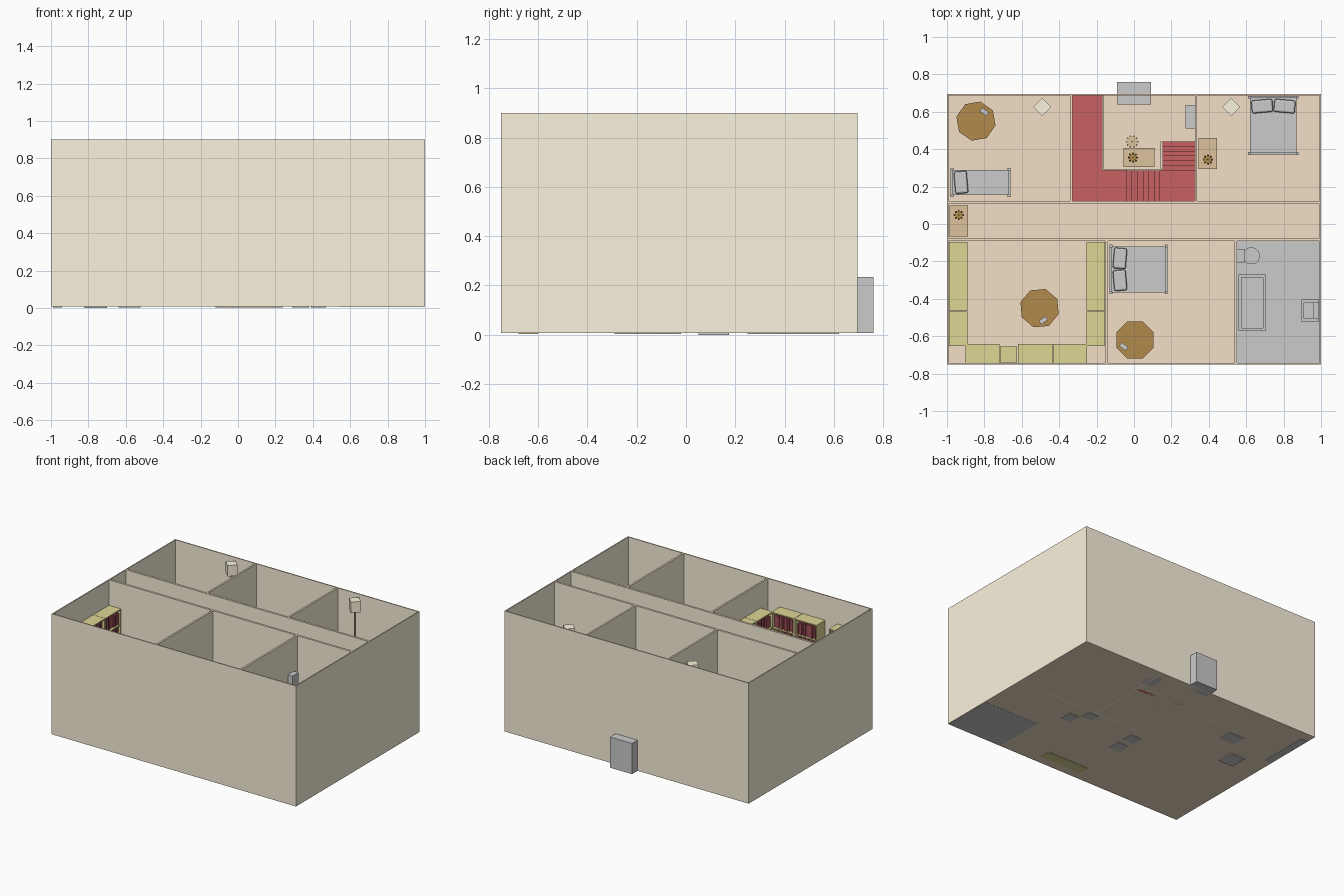
import bpy, bmesh, random
from math import pi, cos, sin
from mathutils import Matrix, Vector

if "Cube" in bpy.data.objects:
    bpy.data.objects.remove(bpy.data.objects["Cube"])

random.seed(4)

def mat(name, r, g, b):
    m = bpy.data.materials.new(name)
    m.diffuse_color = (r, g, b, 1)
    m.use_nodes = True
    m.node_tree.nodes["Principled BSDF"].inputs["Base Color"].default_value = m.diffuse_color
    return m

WALL = mat("plaster", .97, .90, .73)
WOOD = mat("floor_wood", .90, .74, .56)
RED = mat("carpet", .58, .12, .12)
OLIVE = mat("shelf_wood", .73, .67, .30)
BROWN = mat("table_wood", .44, .26, .07)
DESK = mat("desk_wood", .72, .54, .34)
BOOK = mat("book_red", .38, .08, .10)
GREY = mat("grey", .8, .8, .8)
G, F, TOP = .008, .365, .9          # ground floor, upper floor, wall top

def build(name, parts, M=Matrix()):
    """Boxes (x0,x1,y0,y1,z0,z1,mat) and prisms ('c',x,y,z0,z1,r0,r1,sides,mat) in one mesh."""
    bm, mats = bmesh.new(), []
    for p in parts:
        m = p[-1]
        if m not in mats:
            mats.append(m)
        if p[0] == 'c':
            _, x, y, z0, z1, r0, r1, n, _ = p
            T = Matrix.Translation((x, y, (z0 + z1) / 2)) @ Matrix.Rotation(pi / n, 4, 'Z')
            vs = bmesh.ops.create_cone(bm, cap_ends=True, segments=n, radius1=r0, radius2=r1,
                                       depth=z1 - z0, matrix=T)['verts']
        else:
            x0, x1, y0, y1, z0, z1 = p[:6]
            T = Matrix.Translation(((x0 + x1) / 2, (y0 + y1) / 2, (z0 + z1) / 2)) \
                @ Matrix.Diagonal((x1 - x0, y1 - y0, z1 - z0, 1))
            vs = bmesh.ops.create_cube(bm, size=1, matrix=T)['verts']
        for f in {f for v in vs for f in v.link_faces}:
            f.material_index = mats.index(m)
    bm.transform(M)
    me = bpy.data.meshes.new(name)
    bm.to_mesh(me)
    bm.free()
    for m in mats:
        me.materials.append(m)
    ob = bpy.data.objects.new(name, me)
    bpy.context.collection.objects.link(ob)
    return ob

def place(x, y, z, deg=0):
    return Matrix.Translation((x, y, z)) @ Matrix.Rotation(deg * pi / 180, 4, 'Z')

def wall(name, x0, x1, y0, y1, z0=F, z1=TOP):
    build(name, [(x0, x1, y0, y1, z0, z1 - .002, WALL), (x0, x1, y0, y1, z1 - .002, z1, WOOD)])

# outer shell
t = .008
wall("front_wall", -1, 1, -.75, -.75 + t, G)
wall("back_wall", -1, 1, .695 - t, .695, G)
wall("left_wall", -1, -1 + t, -.75 + t, .695 - t, G)
wall("right_wall", 1 - t, 1, -.75 + t, .695 - t, G)

# floors, the upper one open over the stair hall
E = .995
build("ground_floor", [(-E, E, -.748, .69, G, G + .006, WOOD)])
build("upper_floor", [(-E, E, -.748, .12, F - .01, F, WOOD), (-E, -.33, .12, .69, F - .01, F, WOOD),
                      (.33, E, .12, .69, F - .01, F, WOOD)])
build("bathroom_tiles", [(.55, .992, -.742, -.09, F, F + .003, GREY),
                         (.54, .992, -.742, -.36, G - .001, G + .008, GREY)])

# upper partitions
for i, (x0, x1, y0, y1) in enumerate([(-E, E, .107, .123), (-E, E, -.09, -.074),
                                      (-.343, -.33, .123, .69), (.325, .338, .123, .69),
                                      (-.153, -.14, -.745, -.09), (.536, .55, -.745, -.09)]):
    wall(f"upper_partition_{i}", x0, x1, y0, y1)
# lower partitions
for i, (x0, x1, y0, y1) in enumerate([(-E, E, -.01, .004), (-.343, -.33, .004, .69), (.325, .338, .004, .69),
                                      (.526, .54, -.745, -.01), (.54, E, -.36, -.346), (-.36, -.346, -.745, -.01)]):
    wall(f"lower_partition_{i}", x0, x1, y0, y1, G, F - .01)

# doors
build("front_door", [(-.09, .09, .64, .76, G, .235, GREY)])
build("hall_door", [(.275, .38, .51, .635, G, .235, GREY)])

# carpeted gallery and two flights of stairs
build("gallery", [(-.33, -.17, .123, .687, F - .01, F + .002, RED),
                  (-.17, -.04, .123, .285, F - .01, F + .002, RED)])
mid, n = .19, 6
steps = [(.14, .325, .123, .29, mid - .02, mid, RED)]
for i in range(n):
    z = F - (F - mid) * (i + 1) / (n + 1)
    steps.append((-.04 + .03 * i, -.01 + .03 * i, .123, .285, z - .03, z, RED))
    z = mid - (mid - G) * (i + 1) / (n + 1)
    steps.append((.155, .325, .29 + .025 * i, .315 + .025 * i, max(G, z - .05), z, RED))
build("stairs", steps)
rail = [(-.172, -.162, .285, .687, F + .075, F + .083, WOOD), (-.172, -.04, .285, .295, F + .075, F + .083, WOOD),
        (-.04, .155, .285, .295, mid - .02, mid + .01, WOOD), (.142, .155, .285, .44, G, mid, WOOD)]
for i in range(11):
    rail.append((-.17, -.164, .287 + .039 * i, .293 + .039 * i, F, F + .075, WOOD))
build("banister", rail)

# bookcases: back on local y = 0, opening toward +y
def bookcase(name, w, M):
    h, d, s = .35, .1, .008
    p = [(0, w, 0, s, 0, h, OLIVE), (0, s, s, d, 0, h, OLIVE), (w - s, w, s, d, 0, h, OLIVE)]
    p += [(s, w - s, s, d, z, z + s, OLIVE) for z in (0, .114, .228)] + [(0, w, 0, d, h - s, h, OLIVE)]
    for z in (s, .122, .236):
        x = s
        while x < w - s - .016:
            b = random.uniform(.01, .016)
            p.append((x, x + b, s, random.uniform(.075, .09), z, z + random.uniform(.075, .1), BOOK))
            x += b + .001
    build(name, p, M)

for i in range(3):
    y = -.652 + .186 * i
    bookcase(f"left_bookcase_{i}", .184, place(-.99, y + .184, F, -90))
    bookcase(f"right_bookcase_{i}", .184, place(-.154, y, F, 90))
for i, (x, w) in enumerate([(-.9, .18), (-.62, .184), (-.434, .184)]):
    bookcase(f"front_bookcase_{i}", w, place(x, -.742, F))
build("reading_seat", [(-.716, -.626, -.74, -.655, F + .08, F + .1, OLIVE),
                       (-.71, -.632, -.735, -.66, F, F + .08, OLIVE)])

# octagonal tables with a book on top
for i, (x, y, r, a, bx, by) in enumerate([(-.845, .55, .107, 10, .045, .05), (-.505, -.45, .107, 5, .02, -.065),
                                          (.005, -.62, .108, 0, -.06, -.035)]):
    build(f"round_table_{i}", [('c', 0, 0, .115, .13, r, r, 8, BROWN), ('c', 0, 0, .01, .115, .02, .02, 8, BROWN),
                               ('c', 0, 0, 0, .012, .06, .05, 8, BROWN)], place(x, y, F, a))
    build(f"table_book_{i}", [(-.022, .022, -.012, .012, .13, .14, GREY)], place(x + bx, y + by, F, 35 - 70 * (i != 1)))

# beds: head at local y = length
def bed(name, w, l, pillows, M):
    p = [(.01, w - .01, .01, l - .01, .035, .085, GREY), (0, w, l - .012, l, .03, .15, GREY),
         (0, w, 0, .012, .03, .1, GREY)]
    p += [(x, x + .015, y, y + .015, 0, h, GREY) for x in (0, w - .015) for y, h in ((0, .11), (l - .015, .16))]
    build(name, p, M)
    pw = (w - .03) / pillows
    for k in range(pillows):
        o = build(name + "_pillow", [(-pw / 2 + .003, pw / 2 - .003, -.035, .035, .085, .115, GREY)],
                  M @ place(.015 + pw * (k + .5), l - .055, 0, 5 - 10 * k))
        b = o.modifiers.new("soft", 'BEVEL')
        b.width, b.segments = .01, 2

bed("left_bed", .155, .32, 1, place(-.66, .145, F, 90))
bed("double_bed", .27, .315, 2, place(.61, .37, F))
bed("middle_bed", .265, .31, 2, place(.18, -.375, F, 90))

# desks with a branched lamp
def desk(name, w, d, M):
    p = [(0, w, 0, d, .12, .132, DESK), (.01, w - .01, .01, d - .01, .1, .12, DESK)]
    p += [(x, x + .012, y, y + .012, 0, .12, DESK) for x in (.004, w - .016) for y in (.004, d - .016)]
    build(name, p, M)
    q = [('c', 0, 0, .132, .138, .02, .02, 8, BROWN), ('c', 0, 0, .138, .2, .004, .004, 6, BROWN)]
    q += [('c', .022 * cos(a), .022 * sin(a), .19, .21, .006, .004, 6, BROWN) for a in [k * pi / 4 for k in range(8)]]
    build(name + "_lamp", q, M @ place(w * .3, d / 2, 0))

desk("bedroom_desk", .165, .1, place(.445, .295, F, 90))
desk("corridor_desk", .165, .1, place(-.987, .098, F, -90))
desk("hall_desk", .165, .1, place(-.055, .305, G))

# coat stand in the hall
build("coat_stand", [('c', 0, 0, 0, .01, .03, .03, 8, DESK), ('c', 0, 0, 0, .2, .005, .005, 6, DESK)]
      + [('c', .03 * cos(k * pi / 5), .03 * sin(k * pi / 5), .19, .2, .005, .005, 6, DESK) for k in range(10)],
      place(-.01, .44, G))

# tall corner lamps with square shades
for i, x in enumerate((-.49, .52)):
    build(f"corner_lamp_{i}", [(-.034, .034, -.034, .034, .44, .52, WALL), ('c', 0, 0, 0, .44, .006, .006, 6, DESK),
                               (-.03, .03, -.03, .03, 0, .01, DESK)], place(x, .625, F, 45))

# bathroom
build("bathtub", [(.56, .575, -.57, -.27, 0, .1, GREY), (.69, .705, -.57, -.27, 0, .1, GREY),
                  (.575, .69, -.57, -.555, 0, .1, GREY), (.575, .69, -.285, -.27, 0, .1, GREY),
                  (.575, .69, -.555, -.285, 0, .03, GREY)], place(0, 0, F))
build("toilet", [(.552, .59, -.205, -.135, .2, .29, GREY), (.552, .59, -.18, -.16, .05, .2, GREY),
                 ('c', .627, -.17, .06, .08, .044, .046, 16, GREY), ('c', .627, -.17, 0, .06, .025, .042, 16, GREY)],
      place(0, 0, F))
build("sink", [(.895, .99, -.52, -.505, .11, .15, GREY), (.895, .99, -.42, -.405, .11, .15, GREY),
               (.895, .91, -.505, -.42, .11, .15, GREY), (.96, .99, -.505, -.42, .11, .17, GREY),
               (.91, .96, -.505, -.42, .11, .12, GREY), (.925, .97, -.485, -.44, 0, .11, GREY)], place(0, 0, F))

# ground floor furniture, feet just reaching through the floor
for i, (x0, x1, y0, y1, z, h, m) in enumerate([
        (-.99, -.94, .25, .62, .004, .14, GREY), (-.82, -.7, .05, .175, 0, .1, GREY),
        (-.64, -.52, .28, .38, .004, .1, GREY), (-.12, -.03, -.15, -.07, .004, .1, GREY),
        (-.12, -.03, -.29, -.2, .004, .1, GREY), (.39, .47, -.2, -.11, .004, .1, GREY),
        (.29, .38, -.09, -.02, .004, .1, GREY), (-.1, .24, -.68, -.6, .004, .12, OLIVE)]):
    build(f"ground_unit_{i}", [(x0, x1, y0, y1, z, h, m)])
